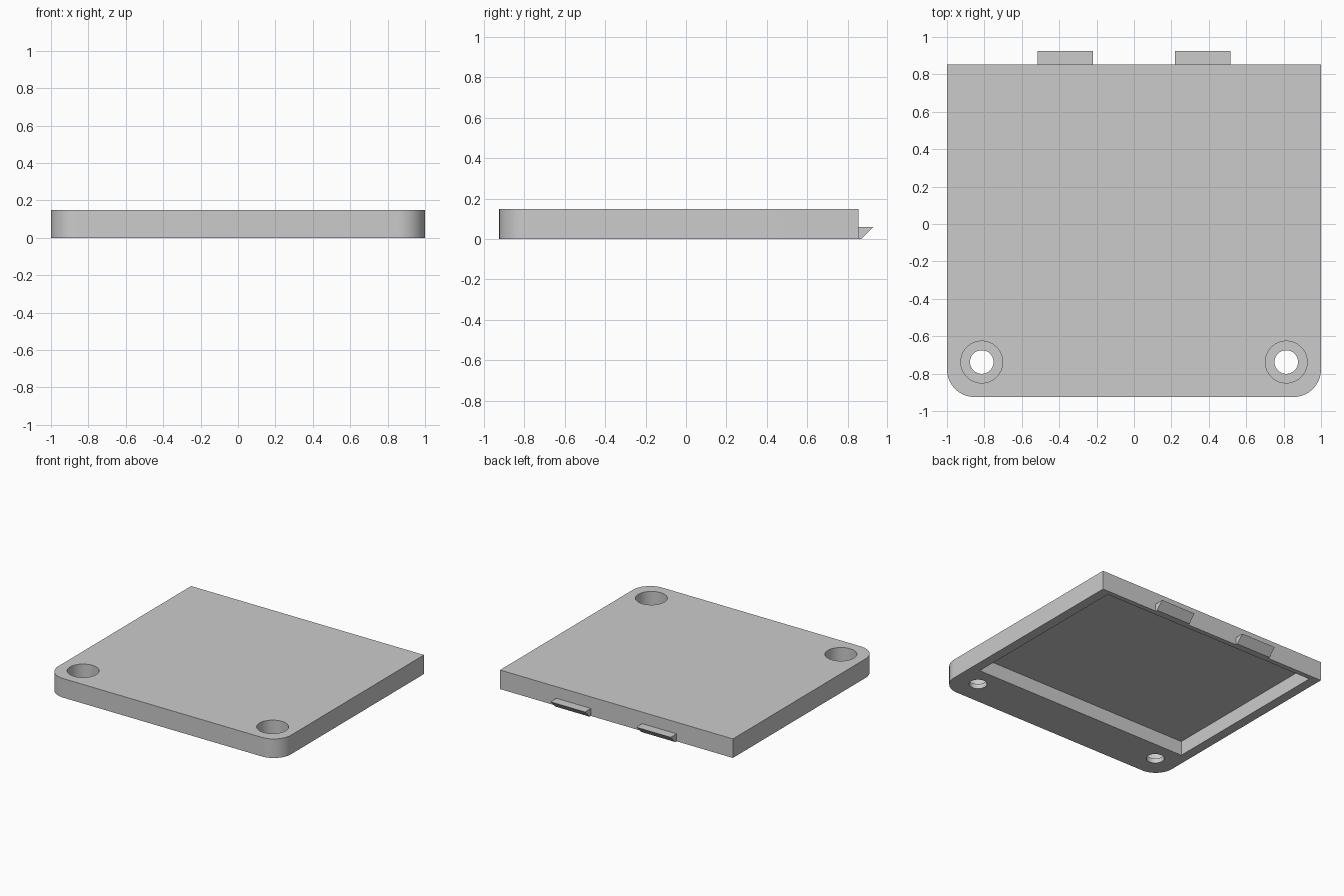
import bpy
import bmesh
from math import sin, cos, pi, radians
from mathutils import Matrix, Vector

if "Cube" in bpy.data.objects:
    bpy.data.objects.remove(bpy.data.objects["Cube"], do_unlink=True)

grey = bpy.data.materials.new("plain grey")
grey.use_nodes = True
colour = (0.6, 0.6, 0.6, 1)
grey.diffuse_color = colour
grey.node_tree.nodes["Principled BSDF"].inputs["Base Color"].default_value = colour

HEIGHT = 0.148
FRONT, BACK = -0.925, 0.853
CORNER = 0.148
SKIN = 0.037


def prism(name, points, direction):
    """Closed solid: a polygon of 3D points swept along a direction."""
    bm = bmesh.new()
    face = bm.faces.new([bm.verts.new(p) for p in points])
    swept = bmesh.ops.extrude_face_region(bm, geom=[face])["geom"]
    verts = [g for g in swept if isinstance(g, bmesh.types.BMVert)]
    bmesh.ops.translate(bm, verts=verts, vec=Vector(direction))
    bmesh.ops.recalc_face_normals(bm, faces=bm.faces)
    mesh = bpy.data.meshes.new(name)
    bm.to_mesh(mesh)
    bm.free()
    mesh.materials.append(grey)
    obj = bpy.data.objects.new(name, mesh)
    bpy.context.collection.objects.link(obj)
    return obj


def arc(x, y, radius, start, end, steps, z=0):
    return [(x + radius * cos(start + (end - start) * i / steps),
             y + radius * sin(start + (end - start) * i / steps), z)
            for i in range(steps + 1)]


def cylinder(name, x, y, radius, z, height):
    return prism(name, arc(x, y, radius, 0, 2 * pi, 64, z)[:-1], (0, 0, height))


def cut(target, cutter):
    cutter.hide_render = True
    mod = target.modifiers.new("cut", "BOOLEAN")
    mod.operation = "DIFFERENCE"
    mod.solver = "EXACT"
    mod.object = cutter
    bpy.context.view_layer.objects.active = target
    bpy.ops.object.modifier_apply(modifier=mod.name)
    bpy.data.objects.remove(cutter, do_unlink=True)


# Cover plate with two rounded front corners
outline = [(1, BACK, 0), (-1, BACK, 0)]
outline += arc(-1 + CORNER, FRONT + CORNER, CORNER, pi, 1.5 * pi, 16)
outline += arc(1 - CORNER, FRONT + CORNER, CORNER, 1.5 * pi, 2 * pi, 16)
cover = prism("cover_plate", outline, (0, 0, HEIGHT))

# Hollow underside
near, far, half = -0.585, 0.815, 0.925
pocket = [(-half, near, -0.1), (half, near, -0.1), (half, far, -0.1), (-half, far, -0.1)]
cut(cover, prism("pocket_cutter", pocket, (0, 0, HEIGHT - SKIN + 0.1)))

# Counterbored screw holes
for side in (-1, 1):
    x, y = side * 0.814, -0.738
    cut(cover, cylinder("screw_hole_cutter", x, y, 0.063, -0.1, 0.4))
    cut(cover, cylinder("counterbore_cutter", x, y, 0.112, SKIN, 0.3))

bpy.ops.object.select_all(action="DESELECT")
cover.select_set(True)
bpy.context.view_layer.objects.active = cover
bpy.ops.object.shade_smooth_by_angle(angle=radians(30))

# Wedge-shaped snap tabs on the back edge
for name, x in (("left_snap_tab", 0.22), ("right_snap_tab", -0.516)):
    wedge = [(x, BACK, 0), (x, 0.868, 0), (x, 0.925, 0.058), (x, BACK, 0.058)]
    prism(name, wedge, (0.296, 0, 0))
